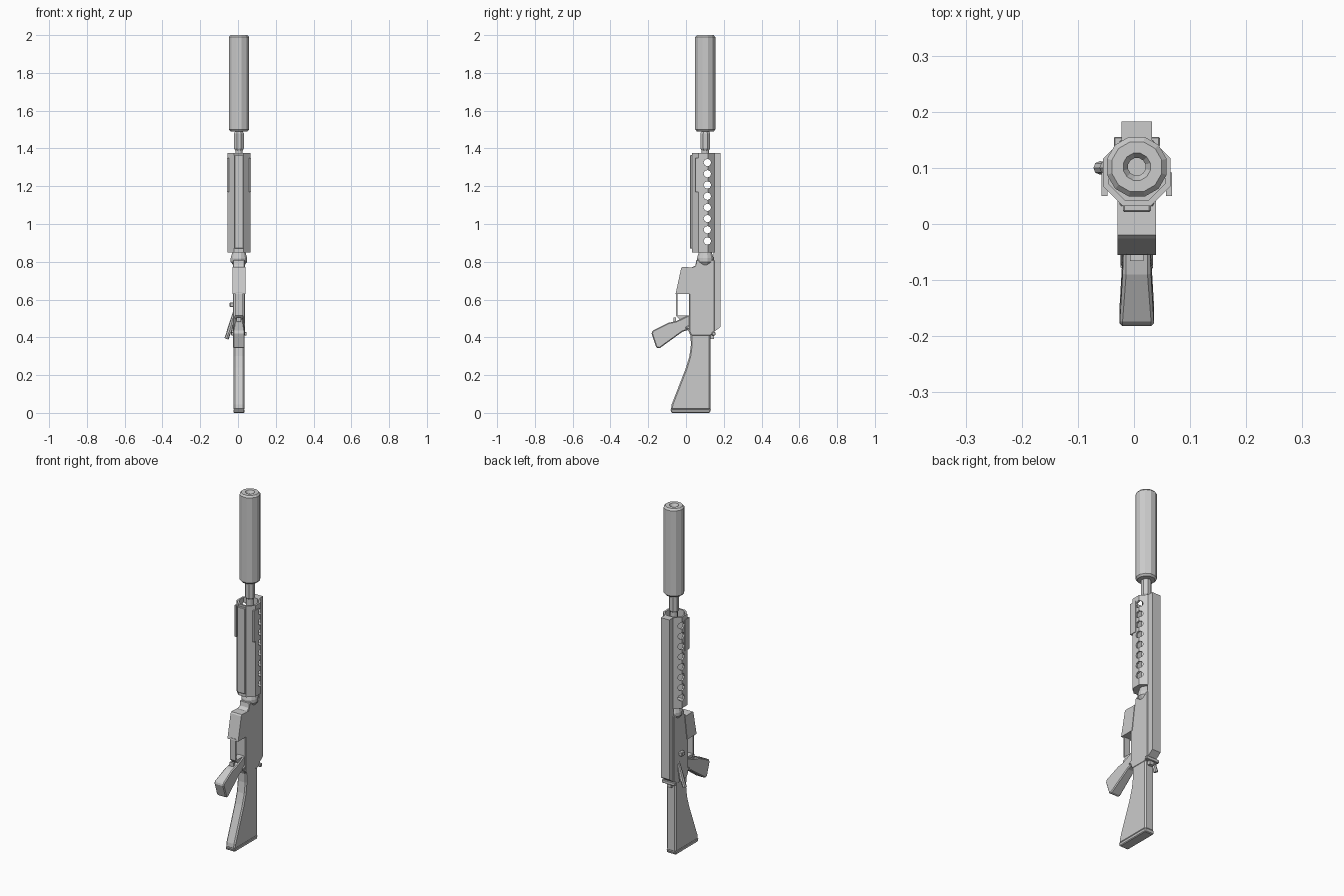
import bpy, bmesh, math
from mathutils import Matrix, Vector

if "Cube" in bpy.data.objects:
    bpy.data.objects.remove(bpy.data.objects["Cube"], do_unlink=True)

CX, AXIS_Y = 0.005, 0.102      # centre plane and barrel axis

metal = bpy.data.materials.new("plain grey")
metal.use_nodes = True
GREY = (0.6, 0.6, 0.6, 1)
metal.diffuse_color = GREY
metal.node_tree.nodes["Principled BSDF"].inputs["Base Color"].default_value = GREY


def finish(name, bm, bevel=0):
    bmesh.ops.recalc_face_normals(bm, faces=bm.faces)
    me = bpy.data.meshes.new(name)
    bm.to_mesh(me)
    bm.free()
    me.materials.append(metal)
    ob = bpy.data.objects.new(name, me)
    bpy.context.collection.objects.link(ob)
    if bevel:
        m = ob.modifiers.new("Bevel", "BEVEL")
        m.width, m.segments, m.limit_method = bevel, 1, "ANGLE"
        m.angle_limit = math.radians(40)
    return ob


def prism(name, pts, half, bevel=0):
    """Side profile of (y, z) points, extruded symmetrically across the width."""
    bm = bmesh.new()
    face = bm.faces.new([bm.verts.new((CX - half, y, z)) for y, z in pts])
    ext = bmesh.ops.extrude_face_region(bm, geom=[face])
    moved = [v for v in ext["geom"] if isinstance(v, bmesh.types.BMVert)]
    bmesh.ops.translate(bm, verts=moved, vec=(2 * half, 0, 0))
    return finish(name, bm, bevel)


def box(name, lo, hi, bevel=0):
    bm = bmesh.new()
    bmesh.ops.create_cube(bm, size=1)
    for v in bm.verts:
        v.co = Vector([(a + b) / 2 + c * (b - a) for a, b, c in zip(lo, hi, v.co)])
    return finish(name, bm, bevel)


def lathe(name, profile, sides, y=AXIS_Y, closed=False):
    """Turn (radius, z) points around a vertical axis, with flats facing the sides."""
    bm = bmesh.new()
    rings = []
    for r, z in profile:
        ring = []
        for i in range(sides):
            a = 2 * math.pi * (i + 0.5) / sides
            ring.append(bm.verts.new((CX + r * math.cos(a), y + r * math.sin(a), z)))
        rings.append(ring)
    pairs = list(zip(rings, rings[1:]))
    if closed:
        pairs.append((rings[-1], rings[0]))
    else:
        bm.faces.new(rings[0])
        bm.faces.new(rings[-1])
    for a, b in pairs:
        for i in range(sides):
            j = (i + 1) % sides
            bm.faces.new((a[i], a[j], b[j], b[i]))
    return finish(name, bm)


def rod(name, start, end, r1, r2, sides=8):
    bm = bmesh.new()
    a, b = Vector(start), Vector(end)
    turn = (b - a).to_track_quat("Z", "Y").to_matrix().to_4x4()
    bmesh.ops.create_cone(bm, cap_ends=True, segments=sides, radius1=r1, radius2=r2,
                          depth=(b - a).length,
                          matrix=Matrix.Translation((a + b) / 2) @ turn)
    return finish(name, bm)


# Long muzzle cylinder with chamfered ends and a recessed bore
lathe("muzzle_cylinder", [(0.046, 1.49), (0.055, 1.50), (0.055, 1.99), (0.046, 2.0),
                          (0.025, 2.0), (0.016, 1.985), (0.016, 1.95)], 12)
# Barrel and its collar
lathe("barrel", [(0.02, 1.345), (0.02, 1.5)], 12)
lathe("barrel_collar", [(0.022, 1.39), (0.028, 1.40), (0.028, 1.48), (0.022, 1.49)], 8)

# Hollow octagonal handguard with a row of vent holes
GUARD_Y = 0.092
guard = lathe("handguard", [(0.03, 0.85), (0.065, 0.85), (0.065, 1.375), (0.054, 1.375),
                            (0.054, 0.865), (0.03, 0.865)], 8, GUARD_Y, closed=True)
for i in range(8):
    z = 0.91 + i * 0.0593
    cutter = rod("vent_cutter", (CX - 0.1, 0.113, z), (CX + 0.1, 0.113, z), 0.02, 0.02)
    cutter.hide_render = True
    cut = guard.modifiers.new("Vent", "BOOLEAN")
    cut.operation, cut.solver, cut.object = "DIFFERENCE", "EXACT", cutter
    bpy.context.view_layer.objects.active = guard
    bpy.ops.object.modifier_apply(modifier=cut.name)
    bpy.data.objects.remove(cutter, do_unlink=True)

# Rails and side plates
prism("top_rail", [(0.145, 1.375), (0.183, 1.375), (0.183, 0.455), (0.15, 0.43), (0.145, 0.43)], 0.027)
box("bottom_rail", (CX - 0.025, 0.021, 0.87), (CX + 0.025, 0.036, 1.365), 0.003)
for side, word in ((1, "left"), (-1, "right")):
    xs = sorted((CX + side * 0.052, CX + side * 0.063))
    box(word + "_side_plate", (xs[0], 0.05, 1.17), (xs[1], 0.092, 1.35))

# Ring joining the handguard to the receiver
lathe("barrel_ring", [(0.03, 0.78), (0.045, 0.80), (0.045, 0.82), (0.036, 0.85), (0.036, 0.86)], 12)

# Receiver, slanted front housing and loop
prism("receiver", [(0.055, 0.81), (0.15, 0.81), (0.15, 0.43), (0.13, 0.41), (0.03, 0.41),
                   (0.017, 0.43), (0.017, 0.63), (0.03, 0.77), (0.05, 0.78)], 0.031, 0.003)
prism("front_housing", [(0.05, 0.77), (-0.02, 0.772), (-0.026, 0.765), (-0.055, 0.63),
                        (0.03, 0.63)], 0.034)
prism("guard_loop", [(-0.054, 0.64), (-0.046, 0.64), (-0.046, 0.515), (0.03, 0.515),
                     (0.03, 0.50), (-0.035, 0.495), (-0.054, 0.515)], 0.018)

# Angled grip, widening towards its tip
grip = prism("grip", [(0.03, 0.52), (0.01, 0.515), (-0.02, 0.50), (-0.055, 0.485),
                      (-0.09, 0.478), (-0.178, 0.435), (-0.182, 0.42), (-0.157, 0.345),
                      (-0.14, 0.342), (-0.018, 0.43), (0.03, 0.445)], 0.024, 0.005)
for v in grip.data.vertices:
    if v.co.y < -0.13:
        v.co.x = CX + (v.co.x - CX) * 1.28
box("grip_spur", (CX - 0.012, -0.066, 0.47), (CX + 0.012, -0.052, 0.505))

# Stock with a swept front edge, and its end pad
prism("stock", [(0.13, 0.43), (0.13, 0.015), (-0.08, 0.015), (-0.076, 0.045), (-0.035, 0.15),
                (0.0, 0.24), (0.018, 0.30), (0.026, 0.36), (0.024, 0.41), (0.01, 0.44),
                (-0.012, 0.45), (0.02, 0.47), (0.08, 0.47)], 0.029, 0.007)
prism("stock_pad", [(0.133, 0.02), (0.126, 0), (-0.076, 0), (-0.083, 0.02)], 0.029, 0.004)

# Handle behind the rail
box("pull_handle", (CX - 0.041, 0.138, 0.41), (CX + 0.041, 0.155, 0.428), 0.002)
box("pull_handle_stem", (CX - 0.014, 0.12, 0.39), (CX + 0.014, 0.148, 0.44))

# Side plunger, its fairing and a small side lug
rod("side_plunger", (-0.037, 0.1, 0.46), (-0.061, 0.1, 0.392), 0.010, 0.012)
rod("plunger_fairing", (-0.02, 0.1, 0.53), (-0.047, 0.1, 0.425), 0.008, 0.015)
box("side_lug", (-0.045, 0.07, 0.56), (-0.02, 0.10, 0.585), 0.004)
